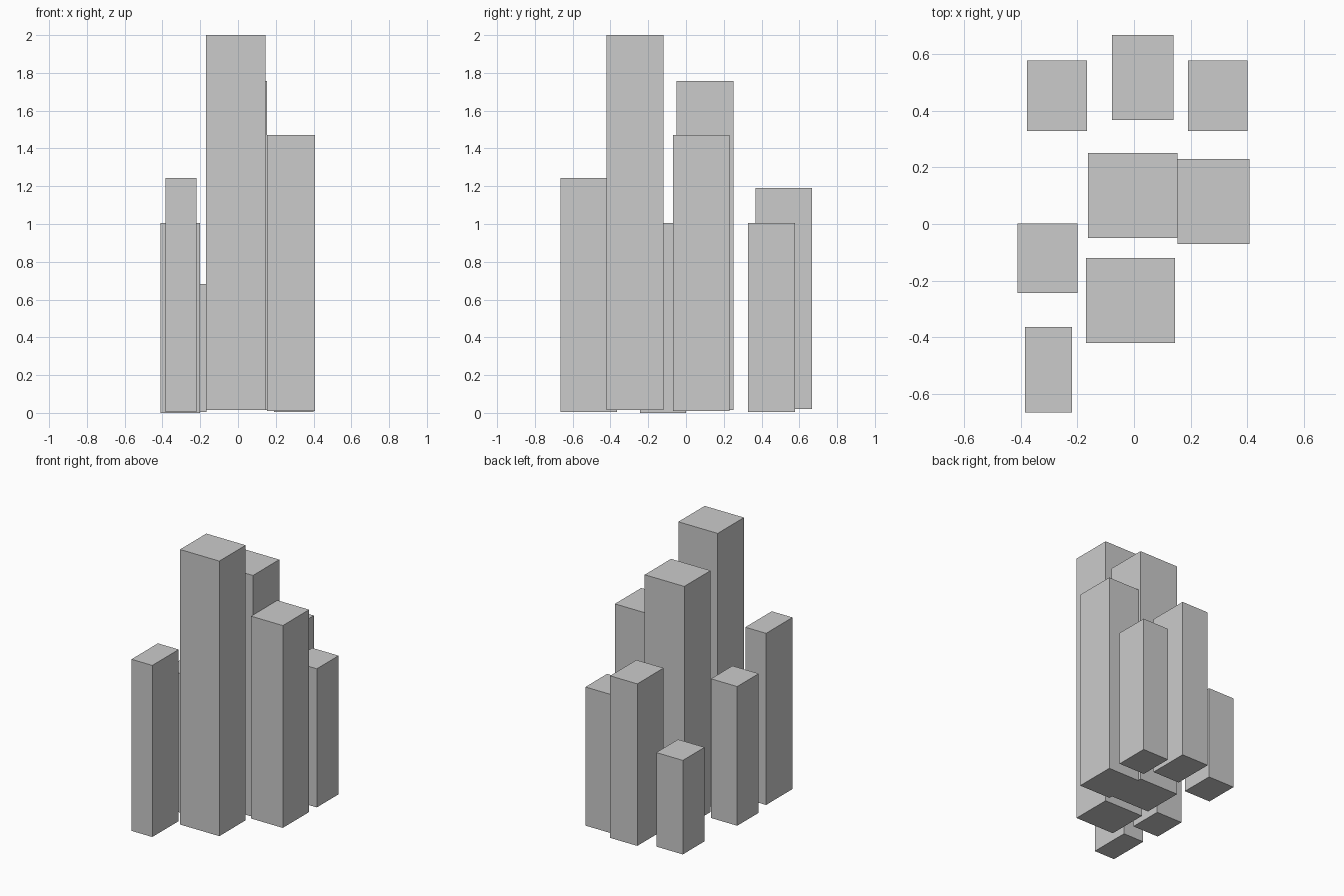
import bpy

if "Cube" in bpy.data.objects:
    bpy.data.objects.remove(bpy.data.objects["Cube"])


def tower(name, x, y, z):
    """Box spanning the given (min, max) ranges."""
    spans = (x, y, z)
    bpy.ops.mesh.primitive_cube_add(size=1, location=[(a + b) / 2 for a, b in spans])
    obj = bpy.context.object
    obj.name = name
    obj.scale = [b - a for a, b in spans]
    bpy.ops.object.transform_apply(location=False, rotation=False, scale=True)
    return obj


# Tall central towers
tower("front_center_tower", (-0.169, 0.145), (-0.42, -0.12), (0.014, 2.0))
tower("middle_tower", (-0.162, 0.154), (-0.049, 0.251), (0.014, 1.757))
tower("right_tower", (0.154, 0.407), (-0.07, 0.23), (0.01, 1.471))

# Rear row
tower("back_center_tower", (-0.078, 0.139), (0.367, 0.667), (0.02, 1.19))
tower("back_left_tower", (-0.378, -0.166), (0.328, 0.576), (0.004, 0.683))
tower("back_right_tower", (0.19, 0.4), (0.328, 0.576), (0.004, 1.005))

# Left side
tower("left_tower", (-0.41, -0.2), (-0.244, 0.001), (0.0, 1.005))
tower("front_left_tower", (-0.385, -0.219), (-0.665, -0.364), (0.004, 1.243))
